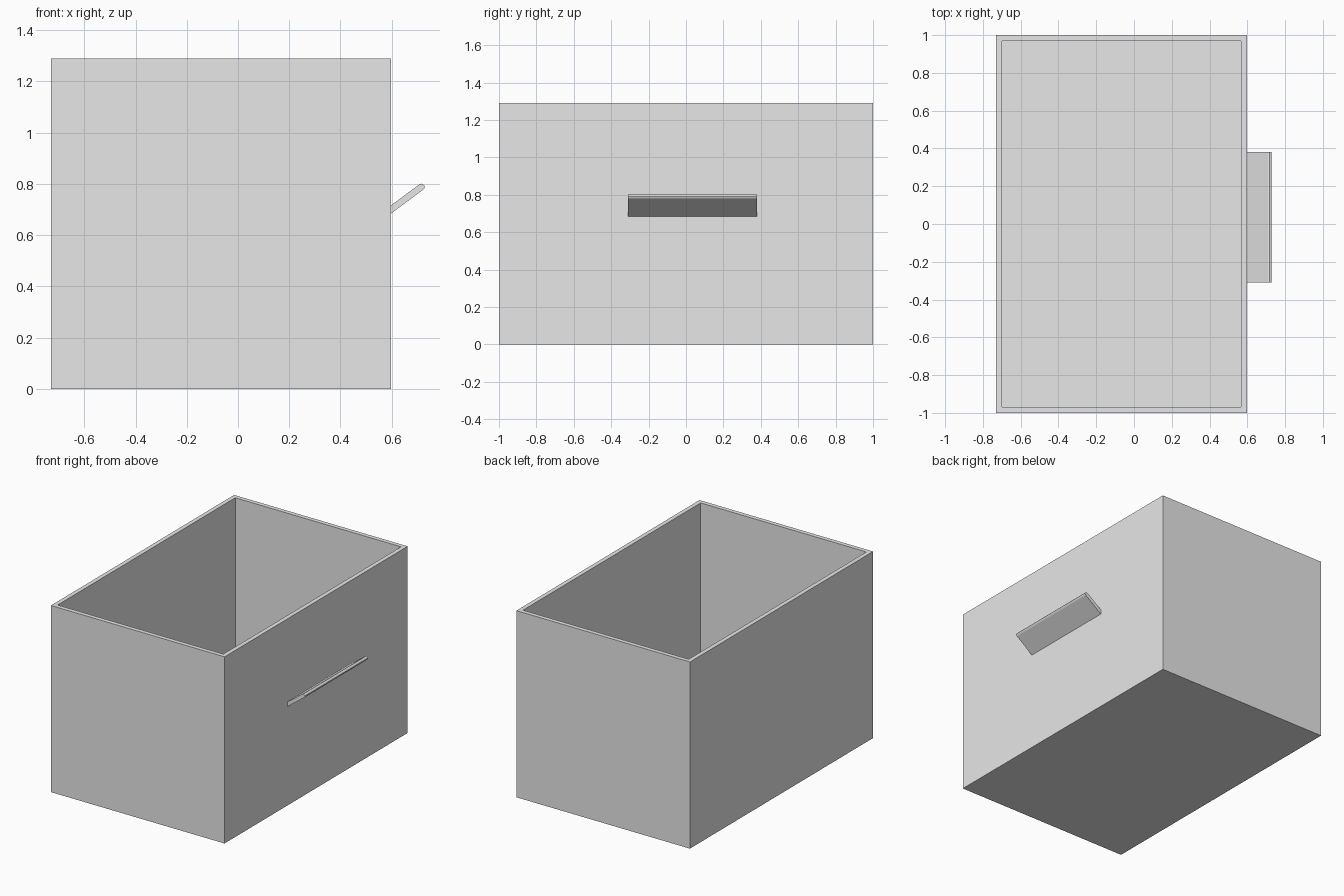
import bpy
import bmesh
from mathutils import Vector

cube = bpy.data.objects.get("Cube")
if cube:
    bpy.data.objects.remove(cube, do_unlink=True)

grey = bpy.data.materials.new("light grey")
grey.use_nodes = True
grey.diffuse_color = (0.8, 0.8, 0.8, 1)
grey.node_tree.nodes["Principled BSDF"].inputs["Base Color"].default_value = grey.diffuse_color

LEFT, RIGHT, DEPTH, HEIGHT, WALL = -0.73, 0.597, 2.0, 1.29, 0.03


def add_object(name, bm):
    bmesh.ops.recalc_face_normals(bm, faces=bm.faces)
    mesh = bpy.data.meshes.new(name)
    bm.to_mesh(mesh)
    bm.free()
    mesh.materials.append(grey)
    obj = bpy.data.objects.new(name, mesh)
    bpy.context.collection.objects.link(obj)
    return obj


# Open box: inset the top for the rim, then push the inset face down to the floor
bm = bmesh.new()
bmesh.ops.create_cube(bm, size=1)
bmesh.ops.scale(bm, vec=(RIGHT - LEFT, DEPTH, HEIGHT), verts=bm.verts)
bmesh.ops.translate(bm, vec=((LEFT + RIGHT) / 2, 0, HEIGHT / 2), verts=bm.verts)
bm.normal_update()
top = max(bm.faces, key=lambda f: f.calc_center_median().z)
bmesh.ops.inset_region(bm, faces=[top], thickness=WALL, use_even_offset=True)
floor = bmesh.ops.extrude_discrete_faces(bm, faces=[top])["faces"][0]
for vert in floor.verts:
    vert.co.z = WALL
add_object("open_box", bm)

# Slanted pull handle: side profile with a rounded tip, extruded along the side
profile = [(RIGHT, 0.684), (0.722, 0.777), (0.728, 0.784), (0.729, 0.791),
           (0.724, 0.798), (0.717, 0.801), (0.709, 0.799), (RIGHT, 0.716)]
START, END = -0.31, 0.38
bm = bmesh.new()
side = bm.faces.new([bm.verts.new((x, START, z)) for x, z in profile])
swept = bmesh.ops.extrude_face_region(bm, geom=[side])["geom"]
bmesh.ops.translate(bm, vec=Vector((0, END - START, 0)),
                    verts=[v for v in swept if isinstance(v, bmesh.types.BMVert)])
add_object("pull_handle", bm)
